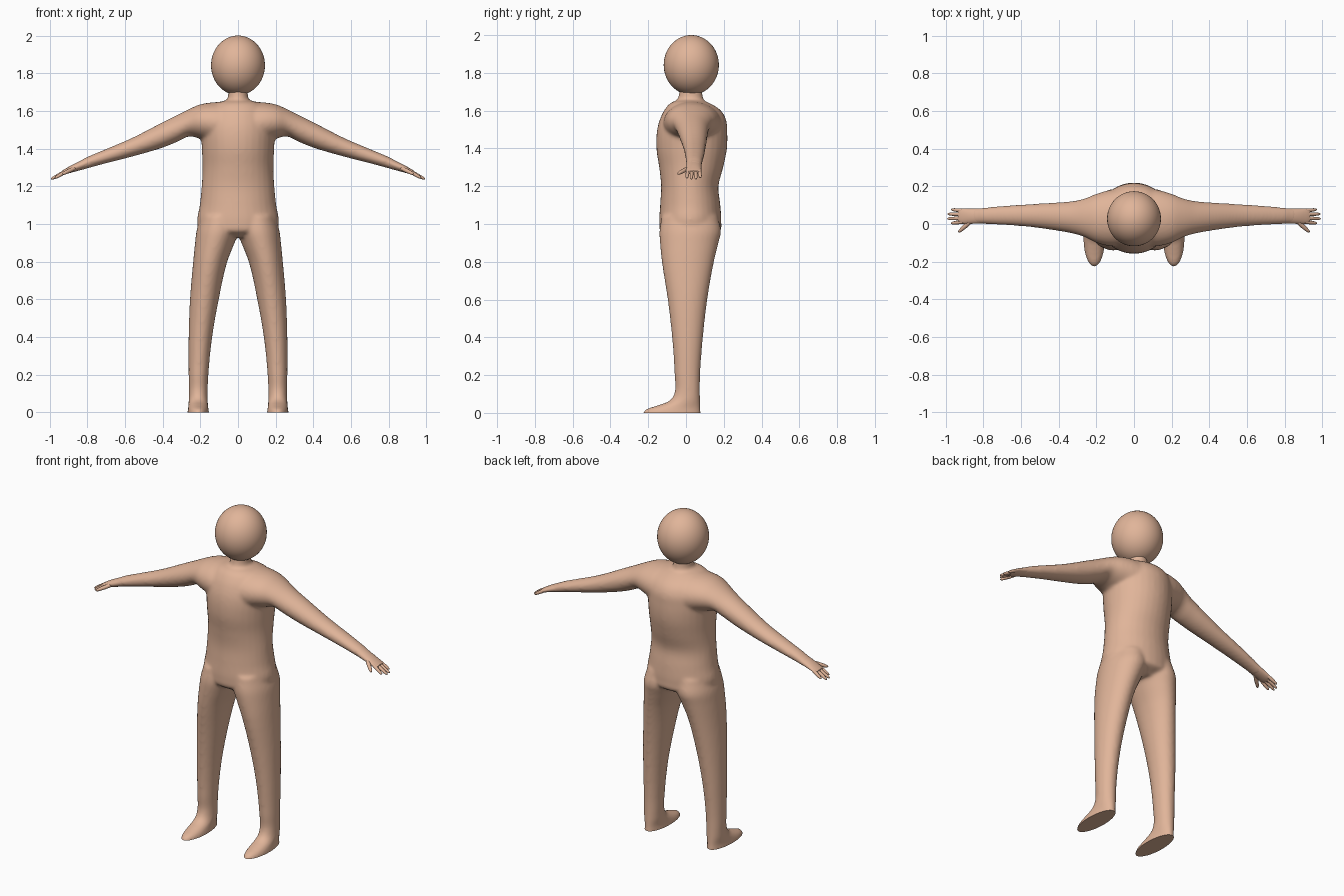
import bpy, bmesh, math
from mathutils import Vector

if "Cube" in bpy.data.objects:
    bpy.data.objects.remove(bpy.data.objects["Cube"])

skin = bpy.data.materials.new("skin")
skin.diffuse_color = (0.75, 0.46, 0.32, 1)
skin.use_nodes = True
skin.node_tree.nodes["Principled BSDF"].inputs["Base Color"].default_value = skin.diffuse_color


def smooth_rows(rows, steps=4):
    """Catmull-Rom interpolation between cross-section rows."""
    out = []
    for i in range(len(rows) - 1):
        a, b, c, d = (rows[max(0, i - 1)], rows[i], rows[i + 1],
                      rows[min(len(rows) - 1, i + 2)])
        for s in range(steps):
            t = s / steps
            h = (b[0] - a[0]) or (c[0] - b[0])
            w = c[0] - b[0]
            e = (d[0] - c[0]) or w
            row = [b[0] + w * t]
            for k in range(1, 5):
                m0 = ((b[k] - a[k]) / h + (c[k] - b[k]) / w) / 2 * w
                m1 = ((c[k] - b[k]) / w + (d[k] - c[k]) / e) / 2 * w
                row.append((2*t**3 - 3*t*t + 1) * b[k] + (t**3 - 2*t*t + t) * m0
                           + (3*t*t - 2*t**3) * c[k] + (t**3 - t*t) * m1)
            out.append(row)
    return out + [list(rows[-1])]


def skin_rings(bm, rings):
    loops = [[bm.verts.new(p) for p in ring] for ring in rings]
    n = len(loops[0])
    for a, b in zip(loops, loops[1:]):
        for i in range(n):
            bm.faces.new((a[i], a[(i + 1) % n], b[(i + 1) % n], b[i]))
    bm.faces.new(loops[0][::-1])
    bm.faces.new(loops[-1])


def loft(bm, rows, axis, side=1, n=32):
    """Ellipses along z: (z, x0, x1, y0, y1) or along x: (x, y0, y1, z0, z1)."""
    rings = []
    for p, u0, u1, v0, v1 in smooth_rows(rows):
        ring = []
        for i in range(n):
            t = 2 * math.pi * i / n
            u = (u0 + u1) / 2 + (u1 - u0) / 2 * math.cos(t)
            v = (v0 + v1) / 2 + (v1 - v0) / 2 * math.sin(t)
            ring.append((side * u, v, p) if axis == 'z' else (side * p, u, v))
        rings.append(ring)
    skin_rings(bm, rings)


def finger(bm, start, end, r, side):
    """Tapered, round-tipped tube."""
    a, b = Vector(start), Vector(end)
    a.x *= side
    b.x *= side
    d = b - a
    u = d.cross(Vector((0, 0, 1))).normalized()
    v = u.cross(d).normalized()
    rings = []
    for t, k in ((0, 1), (0.4, 1.05), (0.75, 0.9), (0.9, 0.7), (0.97, 0.4), (1, 0.08)):
        rings.append([a + d * t + (u * math.cos(q) + v * math.sin(q)) * r * k
                      for q in (2 * math.pi * i / 12 for i in range(12))])
    skin_rings(bm, rings)


def make(name, bm):
    bmesh.ops.recalc_face_normals(bm, faces=bm.faces)
    me = bpy.data.meshes.new(name)
    bm.to_mesh(me)
    bm.free()
    me.materials.append(skin)
    ob = bpy.data.objects.new(name, me)
    bpy.context.collection.objects.link(ob)
    return ob


def shade(ob, angle=50):
    bpy.ops.object.select_all(action='DESELECT')
    ob.select_set(True)
    bpy.context.view_layer.objects.active = ob
    bpy.ops.object.shade_smooth_by_angle(angle=math.radians(angle))


# Torso and neck
body = bmesh.new()
loft(body, [(0.93, -.10, .10, -.09, .12), (0.96, -.19, .19, -.135, .18),
            (1.0, -.215, .215, -.142, .187), (1.1, -.203, .203, -.137, .182),
            (1.2, -.193, .193, -.132, .172), (1.3, -.188, .188, -.142, .197),
            (1.4, -.192, .192, -.157, .217), (1.5, -.195, .195, -.153, .218),
            (1.56, -.185, .185, -.136, .21), (1.61, -.16, .16, -.11, .175),
            (1.645, -.11, .11, -.075, .115), (1.655, -.07, .07, -.05, .09)], 'z')
loft(body, [(1.58, -.075, .075, -.06, .10), (1.65, -.06, .06, -.048, .095),
            (1.68, -.053, .053, -.038, .088), (1.76, -.053, .053, -.035, .085)], 'z')

for s in (1, -1):
    # Leg and foot, running slightly below the ground for a clean cut
    loft(body, [(-.03, .154, .268, -.226, .079), (.005, .154, .268, -.226, .079),
                (.02, .157, .265, -.21, .077), (.04, .159, .263, -.15, .076),
                (.06, .16, .262, -.095, .075), (.1, .161, .261, -.063, .074),
                (.2, .157, .262, -.061, .075), (.4, .137, .262, -.074, .09),
                (.6, .102, .255, -.097, .113), (.8, .057, .238, -.128, .148),
                (.9, .018, .228, -.138, .172), (.96, -.005, .221, -.141, .186),
                (1.04, -.005, .2, -.13, .17)], 'z', s)
    # Shoulder and arm
    loft(body, [(-.02, -.10, .17, 1.42, 1.645), (.1, -.12, .185, 1.42, 1.648),
                (.2, -.10, .16, 1.452, 1.635), (.26, -.07, .136, 1.465, 1.61),
                (.32, -.052, .122, 1.437, 1.58), (.4, -.037, .115, 1.405, 1.54),
                (.56, -.015, .105, 1.358, 1.458), (.7, -.005, .096, 1.322, 1.398),
                (.8, 0, .087, 1.295, 1.356), (.86, .002, .082, 1.279, 1.327)], 'x', s)
body_ob = make("body", body)

# Blend the limbs into one soft skin
m = body_ob.modifiers.new("merge", 'REMESH')
m.mode = 'VOXEL'
m.voxel_size = 0.009
m = body_ob.modifiers.new("soften", 'SMOOTH')
m.factor = 0.5
m.iterations = 10
dg = bpy.context.evaluated_depsgraph_get()
soft = bpy.data.meshes.new_from_object(body_ob.evaluated_get(dg))
body_ob.modifiers.clear()

# Flat soles
bm = bmesh.new()
bm.from_mesh(soft)
bmesh.ops.bisect_plane(bm, geom=bm.verts[:] + bm.edges[:] + bm.faces[:],
                       plane_co=(0, 0, 0), plane_no=(0, 0, 1), clear_inner=True)
bmesh.ops.holes_fill(bm, edges=[e for e in bm.edges if e.is_boundary])
bmesh.ops.recalc_face_normals(bm, faces=bm.faces)
for f in bm.faces:
    f.material_index = 0
bm.to_mesh(body_ob.data)
bm.free()
shade(body_ob)

# Hands with four fingers and a thumb
for s, name in ((1, "left_hand"), (-1, "right_hand")):
    hand = bmesh.new()
    loft(hand, [(.78, .003, .085, 1.304, 1.36), (.83, .002, .082, 1.288, 1.338),
                (.88, .001, .081, 1.274, 1.314), (.92, .002, .08, 1.264, 1.291),
                (.935, .01, .072, 1.263, 1.282)], 'x', s, 24)
    for y0, y1, x1, z1 in ((.011, .004, .972, 1.243), (.031, .028, .992, 1.238),
                           (.051, .053, .99, 1.238), (.07, .077, .97, 1.246)):
        finger(hand, (.905, y0, 1.284), (x1, y1, z1), .0095, s)
    finger(hand, (.865, .015, 1.297), (.932, -.044, 1.265), .011, s)
    shade(make(name, hand))

# Round head
bm = bmesh.new()
bmesh.ops.create_uvsphere(bm, u_segments=48, v_segments=32, radius=1)
for v in bm.verts:
    v.co = (v.co.x * .143, v.co.y * .146 + .028, v.co.z * .158 + 1.842)
shade(make("head", bm))
